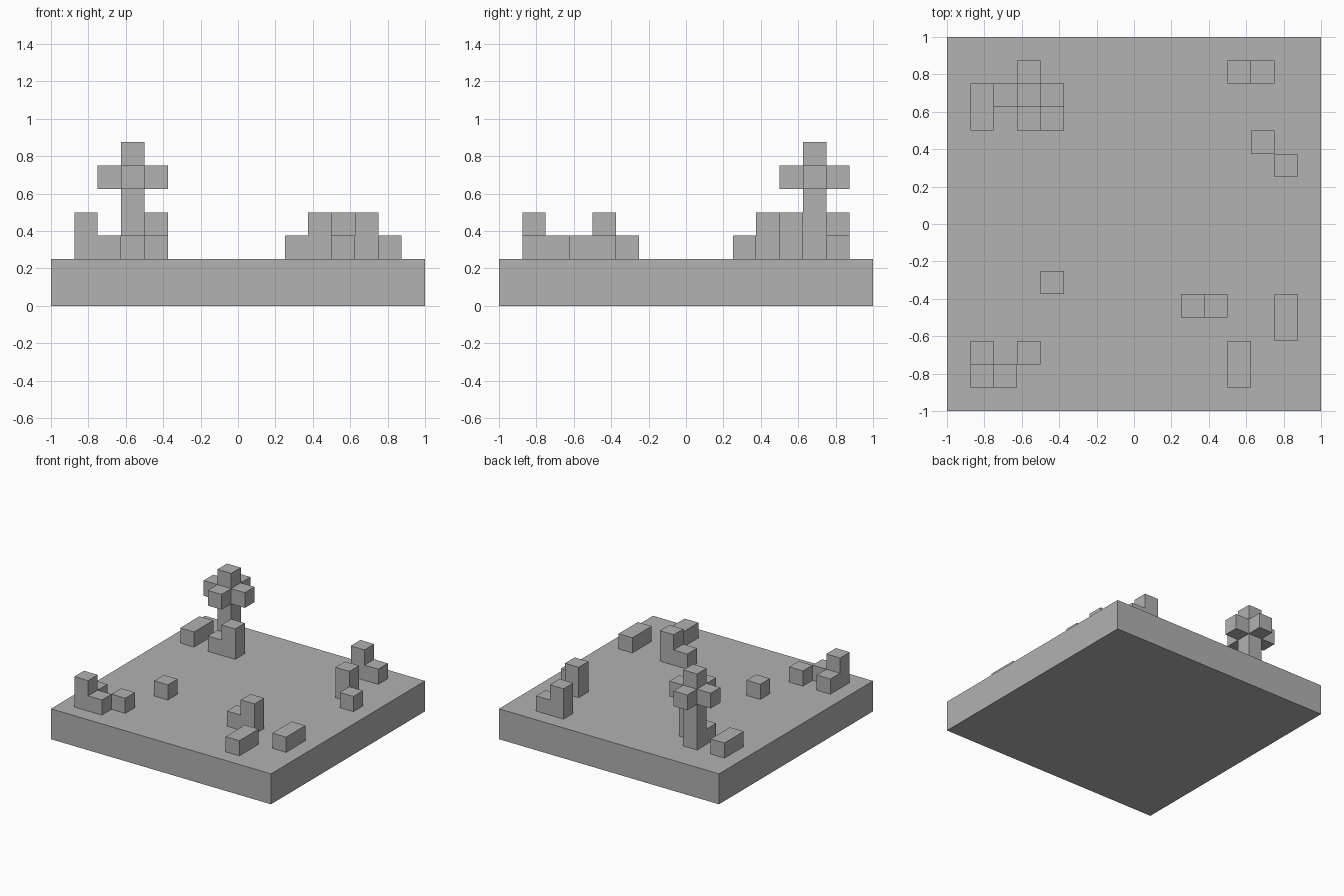
import bpy
import bmesh
from mathutils import Vector

UNIT = 0.125          # edge of one block
HALF = 8              # half the board, in blocks
GROUND = 2            # board thickness, in blocks

if "Cube" in bpy.data.objects:
    bpy.data.objects.remove(bpy.data.objects["Cube"], do_unlink=True)

stone = bpy.data.materials.new("plain grey")
stone.use_nodes = True
grey = (0.445, 0.445, 0.445, 1.0)
stone.diffuse_color = grey
stone.node_tree.nodes["Principled BSDF"].inputs["Base Color"].default_value = grey

AXES = [Vector(a) for a in ((1, 0, 0), (0, 1, 0), (0, 0, 1))]


def build(name, cells):
    """Join block cells into one clean shell made of their exposed faces."""
    cells = set(cells)
    bm = bmesh.new()
    for cell in cells:
        centre = Vector(cell) + Vector((0.5, 0.5, 0.5))
        for n, axis in enumerate(AXES):
            u, v = AXES[(n + 1) % 3] / 2, AXES[(n + 2) % 3] / 2
            for sign in (1, -1):
                if tuple(int(c) for c in Vector(cell) + axis * sign) in cells:
                    continue
                mid = centre + axis * sign / 2
                ring = [mid - u - v, mid + u - v, mid + u + v, mid - u + v]
                bm.faces.new([bm.verts.new(p) for p in ring[::sign]])
    bmesh.ops.remove_doubles(bm, verts=bm.verts, dist=0.01)
    bmesh.ops.dissolve_limit(bm, angle_limit=0.01, verts=bm.verts, edges=bm.edges)
    for vert in bm.verts:
        vert.co = (vert.co - Vector((HALF, HALF, 0))) * UNIT
    mesh = bpy.data.meshes.new(name)
    bm.to_mesh(mesh)
    bm.free()
    mesh.materials.append(stone)
    obj = bpy.data.objects.new(name, mesh)
    bpy.context.collection.objects.link(obj)


def column(i, j, height=1, base=GROUND):
    return [(i, j, base + k) for k in range(height)]


# Square ground board
board = range(2 * HALF)
build("ground_board", [(i, j, k) for i in board for j in board for k in range(GROUND)])

# Tree: trunk, then a cross-shaped crown with a block on top
ti, tj, crown = 3, 13, 5
build("tree_trunk", column(ti, tj, crown - GROUND))
build("tree_crown", column(ti, tj, 2, crown) + [
    (ti + dx, tj + dy, crown) for dx, dy in ((1, 0), (-1, 0), (0, 1), (0, -1))])

# Stepped rocks: a tall block beside low ones
build("tree_step_rock", column(4, 12, 2) + column(3, 12))
build("back_step_rock", column(12, 14, 2) + column(13, 14))
build("front_step_rock", column(11, 4, 2) + column(10, 4))
build("corner_step_rock", column(1, 1, 2) + column(2, 1) + column(1, 2))

# Upright and single blocks
build("upright_rock", column(13, 11, 2))
for name, i, j in (("side_block", 14, 10), ("middle_block", 4, 5), ("corner_block", 3, 2)):
    build(name, column(i, j))

# Low slabs, two blocks long from front to back
for name, i, j in (("tree_slab", 1, 12), ("side_slab", 14, 3), ("front_slab", 12, 1)):
    build(name, column(i, j) + column(i, j + 1))
